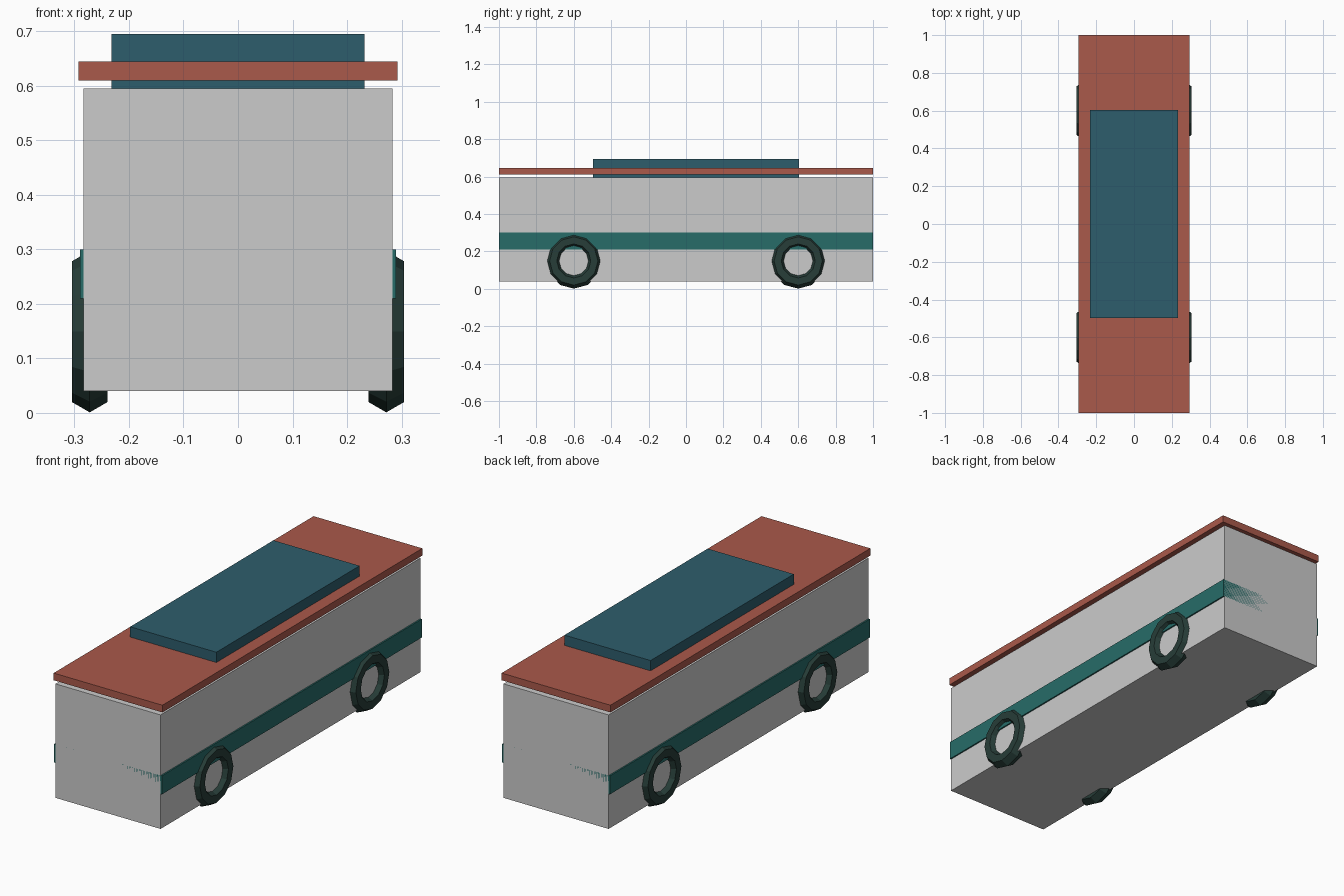
import bpy
from math import pi

if "Cube" in bpy.data.objects:
    bpy.data.objects.remove(bpy.data.objects["Cube"])


def material(name, rgb):
    mat = bpy.data.materials.new(name)
    mat.diffuse_color = (*rgb, 1)
    mat.use_nodes = True
    mat.node_tree.nodes["Principled BSDF"].inputs["Base Color"].default_value = mat.diffuse_color
    return mat


def box(name, lo, hi, mat=None):
    centre = [(a + b) / 2 for a, b in zip(lo, hi)]
    bpy.ops.mesh.primitive_cube_add(size=1, location=centre)
    obj = bpy.context.object
    obj.name = name
    obj.scale = [b - a for a, b in zip(lo, hi)]
    bpy.ops.object.transform_apply(location=False, rotation=False, scale=True)
    if mat:
        obj.data.materials.append(mat)
    return obj


red = material("roof_red", (0.40, 0.10, 0.07))
blue = material("pod_blue", (0.027, 0.11, 0.15))
teal = material("stripe_teal", (0.02, 0.15, 0.14))
dark = material("tyre_dark", (0.02, 0.047, 0.04))

# Body shell and the band around its sides
box("body", (-0.283, -1, 0.04), (0.283, 1, 0.595))
box("side_stripe", (-0.29, -1, 0.21), (0.29, 1, 0.30), teal)

# Overhanging roof panel, carried by the roof pod that passes through it
box("roof", (-0.293, -1, 0.61), (0.293, 1, 0.645), red)
box("roof_pod", (-0.232, -0.498, 0.594), (0.232, 0.604, 0.695), blue)

# Four low-poly ring tyres
for end, y in (("front", -0.6), ("rear", 0.6)):
    for side, x in (("left", -0.272), ("right", 0.272)):
        bpy.ops.mesh.primitive_torus_add(
            major_segments=12, minor_segments=6,
            major_radius=0.11, minor_radius=0.038,
            location=(x, y, 0.149), rotation=(0, pi / 2, 0))
        tyre = bpy.context.object
        tyre.name = f"{end}_{side}_tyre"
        tyre.data.materials.append(dark)
